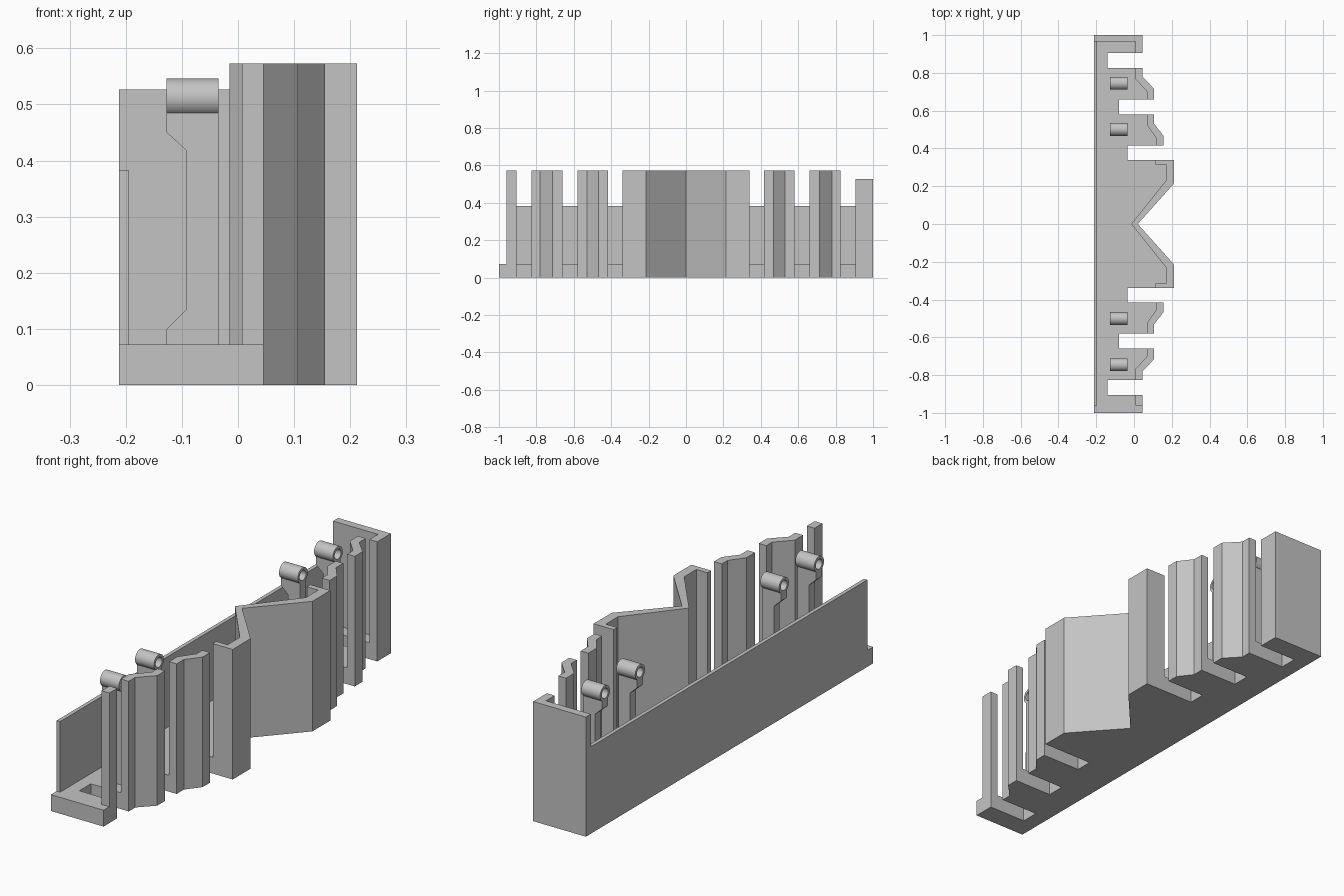
import bpy, bmesh
from math import radians, tau
from mathutils import Vector

cube = bpy.data.objects.get("Cube")
if cube:
    bpy.data.objects.remove(cube)

grey = bpy.data.materials.new("light grey")
grey.use_nodes = True
grey.diffuse_color = (0.55, 0.55, 0.55, 1)
grey.node_tree.nodes["Principled BSDF"].inputs["Base Color"].default_value = grey.diffuse_color

FLOOR, TOP, END_TOP, WALL_TOP = 0.072, 0.573, 0.527, 0.383
BACK = -0.212


def finish(name, bm):
    bmesh.ops.recalc_face_normals(bm, faces=bm.faces)
    mesh = bpy.data.meshes.new(name)
    bm.to_mesh(mesh)
    bm.free()
    mesh.materials.append(grey)
    obj = bpy.data.objects.new(name, mesh)
    bpy.context.collection.objects.link(obj)
    return obj


def extrude(name, points, direction):
    bm = bmesh.new()
    face = bm.faces.new([bm.verts.new(p) for p in points])
    result = bmesh.ops.extrude_face_region(bm, geom=[face], use_keep_orig=True)
    moved = [g for g in result["geom"] if isinstance(g, bmesh.types.BMVert)]
    bmesh.ops.translate(bm, verts=moved, vec=Vector(direction))
    return finish(name, bm)


def upright(name, outline, bottom, top):
    return extrude(name, [(x, y, bottom) for x, y in outline], (0, 0, top - bottom))


def flip(outline, side=-1):
    return [(x, y * side) for x, y in outline]


# Outer faces of the front panels, from the middle outwards
centre = [(0.02, 0), (0.212, 0.215), (0.212, 0.34)]
inner_step = [(0.155, 0.416), (0.155, 0.468), (0.107, 0.53), (0.107, 0.58)]
outer_step = [(0.107, 0.66), (0.107, 0.715), (0.045, 0.78), (0.045, 0.825)]

# Base slab with open slots between the panels
half = (centre + [(-0.035, 0.34), (-0.035, 0.416)] + inner_step
        + [(-0.08, 0.58), (-0.08, 0.66)] + outer_step
        + [(-0.14, 0.825), (-0.14, 0.905), (0.045, 0.905), (0.045, 1), (BACK, 1)])
upright("base", half + flip(half[:0:-1]), 0, FLOOR)

# Central V panel with short returns at both ends
v_half = centre + [(0.115, 0.34), (0.115, 0.315), (0.17, 0.315), (0.17, 0.23)]
upright("centre_panel", v_half + [(-0.015, 0)] + flip(v_half[:0:-1]), FLOOR, TOP)

# Low back wall
upright("back_wall", [(BACK, -0.96), (-0.195, -0.96), (-0.195, 0.965), (BACK, 0.965)],
        FLOOR, WALL_TOP)

# Closed end wall with its front return, and the post at the open end
upright("end_wall", [(BACK, 1), (0.045, 1), (0.045, 0.905), (0.007, 0.905),
                     (0.007, 0.965), (BACK, 0.965)], FLOOR, END_TOP)
upright("end_post", [(0.007, -0.96), (0.045, -0.96), (0.045, -0.905), (0.007, -0.905)],
        FLOOR, TOP)


# Hollow barrel along x, spun from a rectangular section
def barrel(name, y, z=0.512, outer=0.034, inner=0.022, x0=-0.127, x1=-0.035):
    bm = bmesh.new()
    loop = [bm.verts.new((x, y, z + r)) for x, r in
            ((x0, inner), (x1, inner), (x1, outer), (x0, outer))]
    edges = [bm.edges.new((loop[i], loop[(i + 1) % 4])) for i in range(4)]
    bmesh.ops.spin(bm, geom=loop + edges, cent=(0, y, z), axis=(1, 0, 0),
                   angle=tau, steps=40, use_duplicate=False)
    bmesh.ops.remove_doubles(bm, verts=bm.verts, dist=0.0005)
    obj = finish(name, bm)
    bpy.ops.object.select_all(action="DESELECT")
    obj.select_set(True)
    bpy.context.view_layer.objects.active = obj
    bpy.ops.object.shade_smooth_by_angle(angle=radians(30))


# Waisted stem carrying each barrel
stem = [(-0.035, FLOOR), (-0.035, 0.486), (-0.127, 0.486), (-0.127, 0.45),
        (-0.092, 0.418), (-0.092, 0.135), (-0.127, 0.1), (-0.127, FLOOR)]
stem_width = 0.04

# Stepped panels, stems and barrels repeat on both sides
for side, label in ((1, "rear"), (-1, "front")):
    upright(label + "_inner_panel", flip(inner_step + [
        (0.07, 0.58), (0.07, 0.522), (0.117, 0.456), (0.117, 0.416)], side), FLOOR, TOP)
    upright(label + "_outer_panel", flip(outer_step + [
        (0.007, 0.825), (0.007, 0.768), (0.07, 0.7), (0.07, 0.66)], side), FLOOR, TOP)
    for place, y in (("inner", 0.501), ("outer", 0.745)):
        extrude(f"{label}_{place}_stem",
                [(x, side * y - stem_width / 2, z) for x, z in stem], (0, stem_width, 0))
        barrel(f"{label}_{place}_barrel", side * y)
